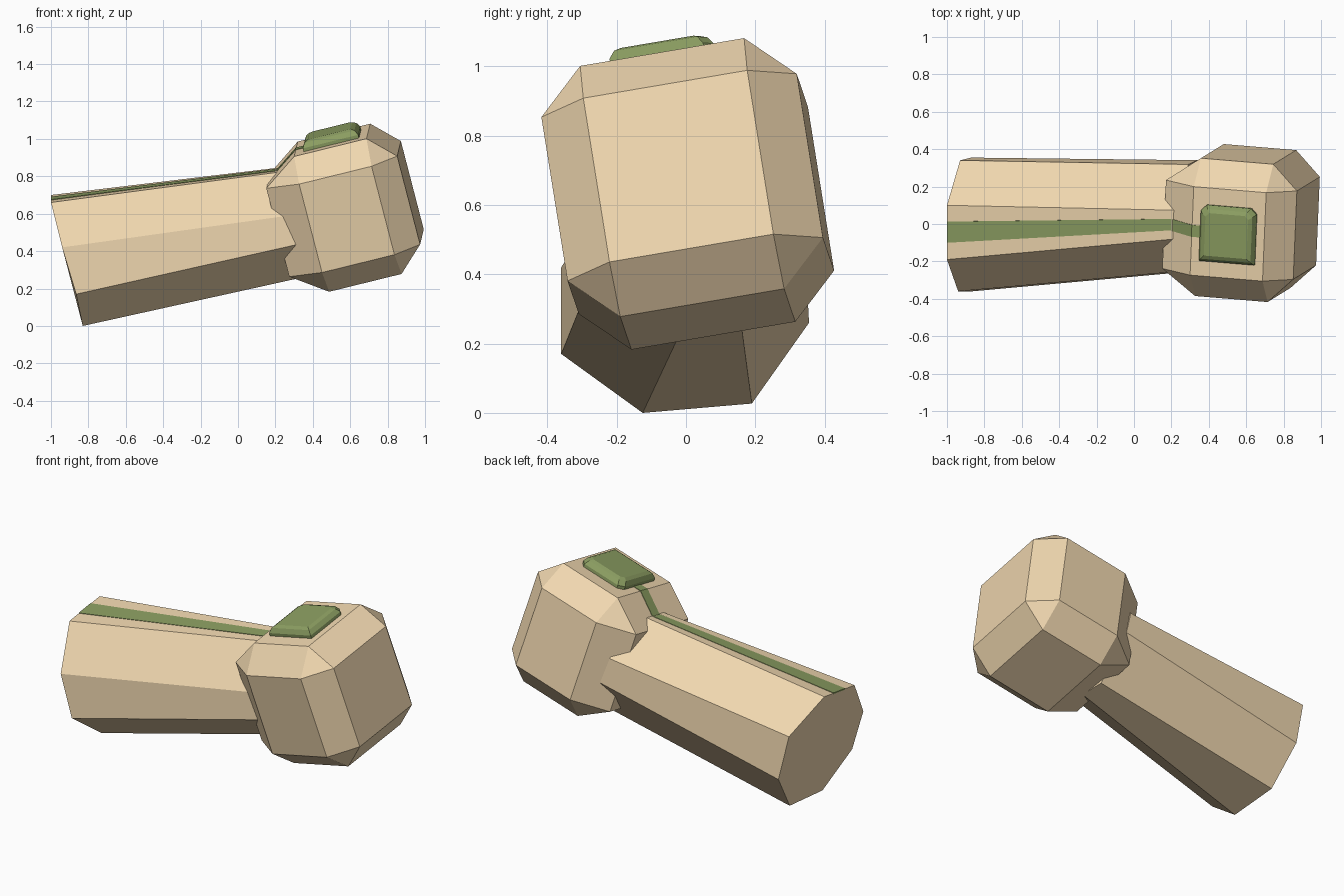
import bpy, bmesh
from mathutils import Vector

if "Cube" in bpy.data.objects:
    bpy.data.objects.remove(bpy.data.objects["Cube"])


def material(name, rgb):
    m = bpy.data.materials.new(name)
    m.diffuse_color = (*rgb, 1)
    m.use_nodes = True
    m.node_tree.nodes["Principled BSDF"].inputs["Base Color"].default_value = m.diffuse_color
    return m


TAN = material("tan", (0.87, 0.68, 0.43))
GREEN = material("green", (0.26, 0.34, 0.12))


def finish(bm, name, mat):
    bmesh.ops.recalc_face_normals(bm, faces=bm.faces)
    me = bpy.data.meshes.new(name)
    bm.to_mesh(me)
    bm.free()
    me.materials.append(mat)
    ob = bpy.data.objects.new(name, me)
    bpy.context.collection.objects.link(ob)
    return ob


def loft(name, rings, mat):
    """Join equal-length rings of points with quads and cap both ends."""
    bm = bmesh.new()
    vs = [[bm.verts.new(p) for p in r] for r in rings]
    n = len(vs[0])
    for a, b in zip(vs, vs[1:]):
        for i in range(n):
            j = (i + 1) % n
            bm.faces.new((a[i], a[j], b[j], b[i]))
    bm.faces.new(vs[0])
    bm.faces.new(vs[-1])
    return finish(bm, name, mat)


# Tilted frame of the head
CENTRE = Vector((0.597, 0.005, 0.632))
E2 = Vector((0.041, 0.985, 0.167)).normalized()
E3 = Vector((-0.248, -0.153, 0.957)).normalized()
E1 = E2.cross(E3).normalized()


def local(u, v, w):
    return CENTRE + E1 * u + E2 * v + E3 * w


# Forearm: tapered eight-sided bar whose far end runs into the head
outer = [Vector(p) for p in (
    (-1.0, -0.19, 0.66), (-1.0, 0.10, 0.70), (-0.93, 0.34, 0.53), (-0.87, 0.355, 0.26),
    (-0.83, 0.19, 0.027), (-0.83, -0.125, 0.0), (-0.865, -0.36, 0.17), (-0.94, -0.36, 0.42))]
inner = [Vector(p) for p in (
    (0.165, -0.085, 0.815), (0.165, 0.075, 0.84), (0.20, 0.32, 0.66), (0.25, 0.342, 0.50),
    (0.28, 0.16, 0.25), (0.28, -0.01, 0.245), (0.235, -0.26, 0.417), (0.20, -0.257, 0.58))]
loft("forearm", [outer, [a.lerp(b, 1.08) for a, b in zip(outer, inner)]], TAN)

# Head block: box with every edge and corner cut off
bm = bmesh.new()
for sv in (-1, 1):
    for sw in (-1, 1):
        for su, reach in ((-1, 0.387), (1, 0.336)):
            bm.verts.new(local(su * reach, sv * 0.24, sw * 0.247))
            bm.verts.new(local(su * 0.2, sv * 0.374, sw * 0.247))
            bm.verts.new(local(su * 0.2, sv * 0.24, sw * 0.378))
bmesh.ops.convex_hull(bm, input=bm.verts)
bmesh.ops.dissolve_limit(bm, angle_limit=0.02, verts=bm.verts, edges=bm.edges)
finish(bm, "head_block", TAN)


# Gem: low plate with sloped sides and clipped back corners
def gem_ring(a, b, clip, h):
    pts = [(-a, -b), (a, -b), (a, b - clip), (a - clip, b), (clip - a, b), (-a, b - clip)]
    return [local(0.002 + u, -0.003 + v, 0.376 + h) for u, v in pts]


loft("gem", [gem_ring(0.153, 0.152, 0.03, 0.0), gem_ring(0.153, 0.152, 0.03, 0.02),
             gem_ring(0.138, 0.136, 0.028, 0.045), gem_ring(0.118, 0.116, 0.02, 0.055)], GREEN)

# Stripe along the top of the forearm
up = Vector((-0.15, -0.1, 1)).normalized()


def stripe_ring(t):
    a, b = outer[0].lerp(inner[0], t), outer[1].lerp(inner[1], t)
    p, q = a.lerp(b, 0.31), a.lerp(b, 0.7)
    return [p - up * 0.006, q - up * 0.006, q + up * 0.003, p + up * 0.003]


loft("forearm_stripe", [stripe_ring(0), stripe_ring(1.03)], GREEN)

# Stripe climbing the head to the gem
rings = []
for u, w, mid in ((-0.387, 0.247, 0.009), (-0.2, 0.378, 0.0), (-0.14, 0.378, 0.0)):
    rings.append([local(u + du, mid + v, w + dw) for du, dw, v in (
        (0.004, -0.006, -0.032), (0.004, -0.006, 0.032),
        (-0.001, 0.003, 0.032), (-0.001, 0.003, -0.032))])
loft("head_stripe", rings, GREEN)
